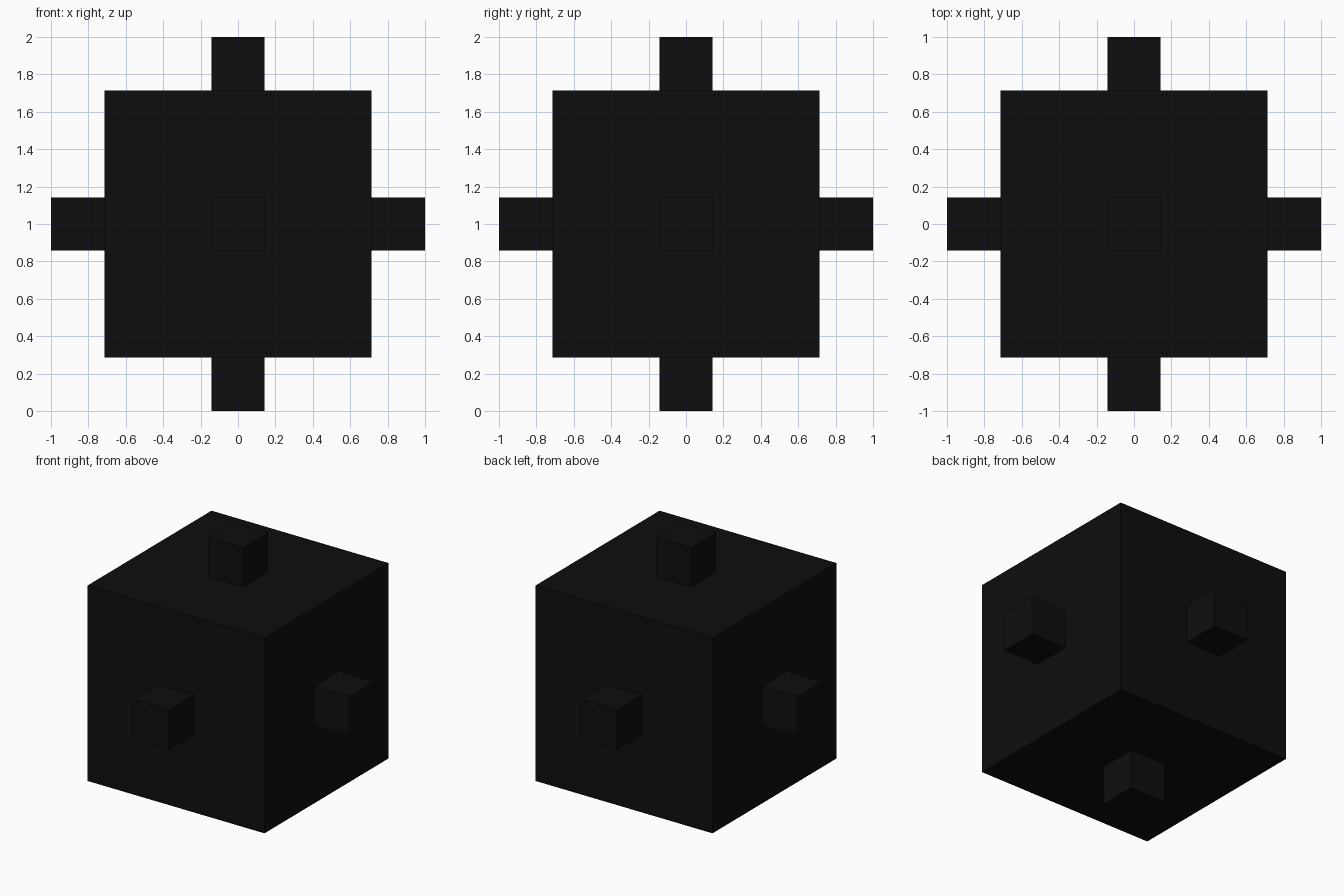
import bpy
from mathutils import Vector

if "Cube" in bpy.data.objects:
    bpy.data.objects.remove(bpy.data.objects["Cube"])

U = 1 / 7  # grid unit: body is 10 units wide, pegs are 2-unit cubes
CENTRE = Vector((0, 0, 1))

black = bpy.data.materials.new("black")
black.diffuse_color = (0.0042, 0.0042, 0.0042, 1)
black.use_nodes = True
black.node_tree.nodes["Principled BSDF"].inputs["Base Color"].default_value = black.diffuse_color


def cube(name, centre, size):
    bpy.ops.mesh.primitive_cube_add(size=size, location=centre)
    ob = bpy.context.object
    ob.name = name
    ob.data.materials.append(black)
    return ob


# Main block
cube("body", CENTRE, 10 * U)

# One small cube peg in the middle of every side
directions = {
    "right": (1, 0, 0), "left": (-1, 0, 0),
    "back": (0, 1, 0), "front": (0, -1, 0),
    "top": (0, 0, 1), "bottom": (0, 0, -1),
}
for side, d in directions.items():
    cube(side + "_peg", CENTRE + Vector(d) * 6 * U, 2 * U)
